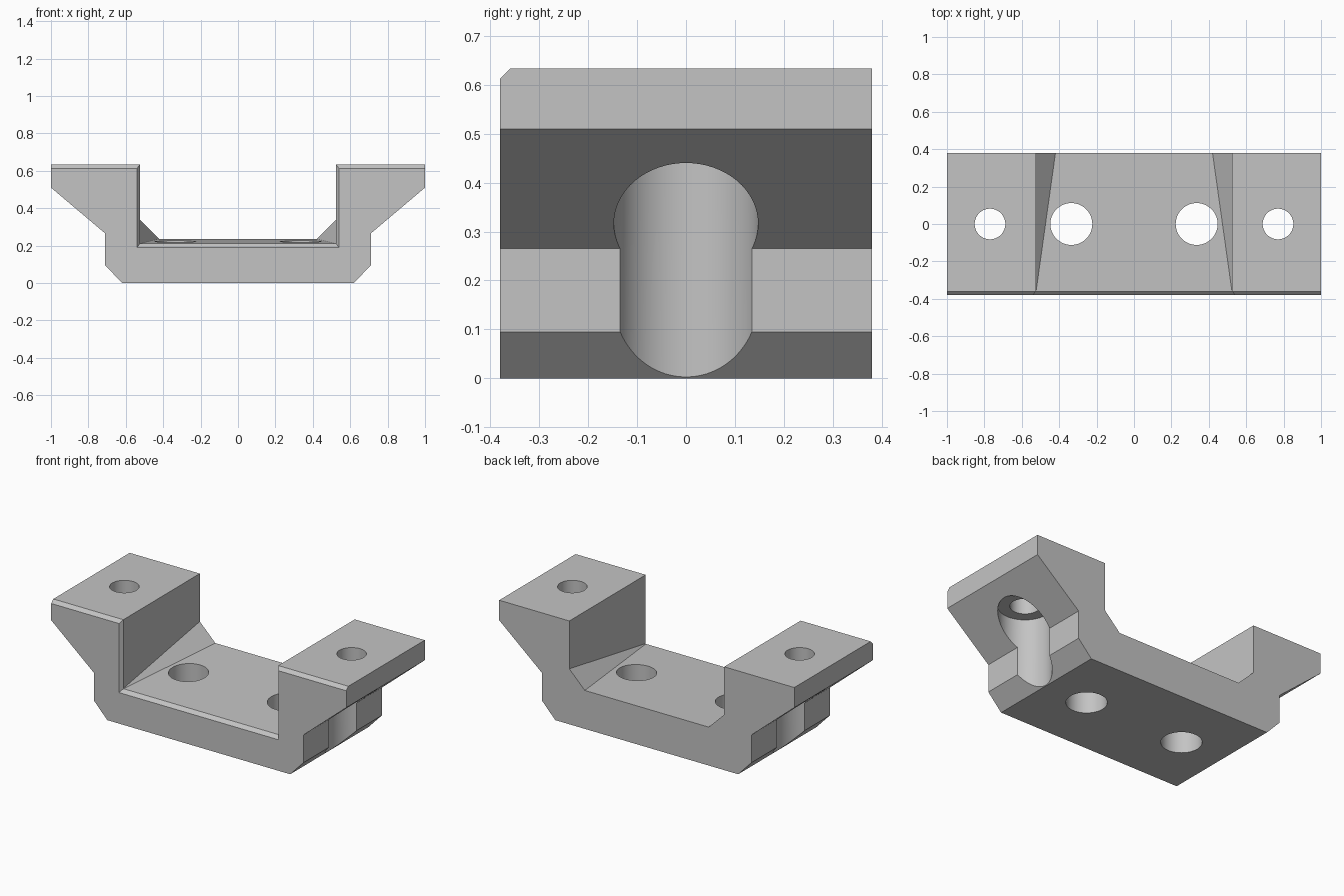
import bpy, bmesh, math

cube = bpy.data.objects.get("Cube")
if cube:
    bpy.data.objects.remove(cube, do_unlink=True)

grey = bpy.data.materials.new("plain_grey")
grey.use_nodes = True
grey.diffuse_color = (0.55, 0.55, 0.55, 1)
grey.node_tree.nodes["Principled BSDF"].inputs["Base Color"].default_value = grey.diffuse_color

WIDTH, DEPTH, HEIGHT = 1.0, 0.38, 0.633
INNER, CHAMFER_Y = 0.525, -0.36


def make_object(name, bm):
    bmesh.ops.recalc_face_normals(bm, faces=bm.faces)
    mesh = bpy.data.meshes.new(name)
    bm.to_mesh(mesh)
    bm.free()
    mesh.materials.append(grey)
    obj = bpy.data.objects.new(name, mesh)
    bpy.context.collection.objects.link(obj)
    return obj


def hull(name, points):
    """Convex solid around points."""
    bm = bmesh.new()
    for p in points:
        bm.verts.new(p)
    bmesh.ops.convex_hull(bm, input=bm.verts)
    bmesh.ops.dissolve_limit(bm, angle_limit=0.001, verts=bm.verts, edges=bm.edges)
    return make_object(name, bm)


def cylinder(name, x, radius, z0, z1):
    bm = bmesh.new()
    bmesh.ops.create_cone(bm, cap_ends=True, segments=64, radius1=radius,
                          radius2=radius, depth=z1 - z0)
    bmesh.ops.translate(bm, verts=bm.verts, vec=(x, 0, (z0 + z1) / 2))
    return make_object(name, bm)


# Bracket body: mirrored half profile extruded front to back
half = [(0.62, 0), (0.71, 0.095), (0.71, 0.265), (WIDTH, 0.51), (WIDTH, HEIGHT)]
outline = half + [(-x, z) for x, z in reversed(half)]
bm = bmesh.new()
face = bm.faces.new([bm.verts.new((x, -DEPTH, z)) for x, z in outline])
side = bmesh.ops.extrude_face_region(bm, geom=[face])["geom"]
bmesh.ops.translate(bm, vec=(0, 2 * DEPTH, 0),
                    verts=[v for v in side if isinstance(v, bmesh.types.BMVert)])
body = make_object("bracket_body", bm)

cutters = []

# Central channel with a gently rising floor and widening corner ramps
channel = []
for s in (-1, 1):
    channel += [(s * INNER, -0.37, 1), (s * INNER, -0.37, 0.21),
                (s * INNER, 0.4, 1), (s * INNER, 0.4, 0.343),
                (s * 0.417, 0.4, 0.236)]
cutters.append(hull("channel_cutter", channel))

# Chamfer around the channel's front rim
rim = []
for y in (-0.42, -0.34):
    grow = CHAMFER_Y - y
    for s in (-1, 1):
        w = INNER + 0.75 * grow
        rim += [(s * w, y, 1), (s * w, y, 0.21 + (-grow))]
cutters.append(hull("rim_chamfer_cutter", rim))

# Chamfer along the front top edges
edge = [(x, y, z) for x in (-1.1, 1.1)
        for y, z in ((-0.40, HEIGHT - 0.04), (-0.34, HEIGHT + 0.02), (-0.40, HEIGHT + 0.02))]
cutters.append(hull("top_chamfer_cutter", edge))

# Floor holes, bolt holes and the wider bores beneath them
for s, label in ((1, "left"), (-1, "right")):
    cutters.append(cylinder("floor_hole_" + label, s * 0.335, 0.112, -0.1, 0.5))
    cutters.append(cylinder("bolt_hole_" + label, s * 0.77, 0.082, 0.35, 0.8))
    cutters.append(cylinder("bolt_bore_" + label, s * 0.77, 0.1475, -0.1, 0.44))

bpy.ops.object.select_all(action='DESELECT')
bpy.context.view_layer.objects.active = body
body.select_set(True)
for cutter in cutters:
    cutter.hide_render = True
    mod = body.modifiers.new(cutter.name, 'BOOLEAN')
    mod.operation = 'DIFFERENCE'
    mod.solver = 'EXACT'
    mod.object = cutter
    bpy.ops.object.modifier_apply(modifier=mod.name)
for cutter in cutters:
    bpy.data.objects.remove(cutter, do_unlink=True)

bpy.ops.object.shade_smooth_by_angle(angle=math.radians(20))
